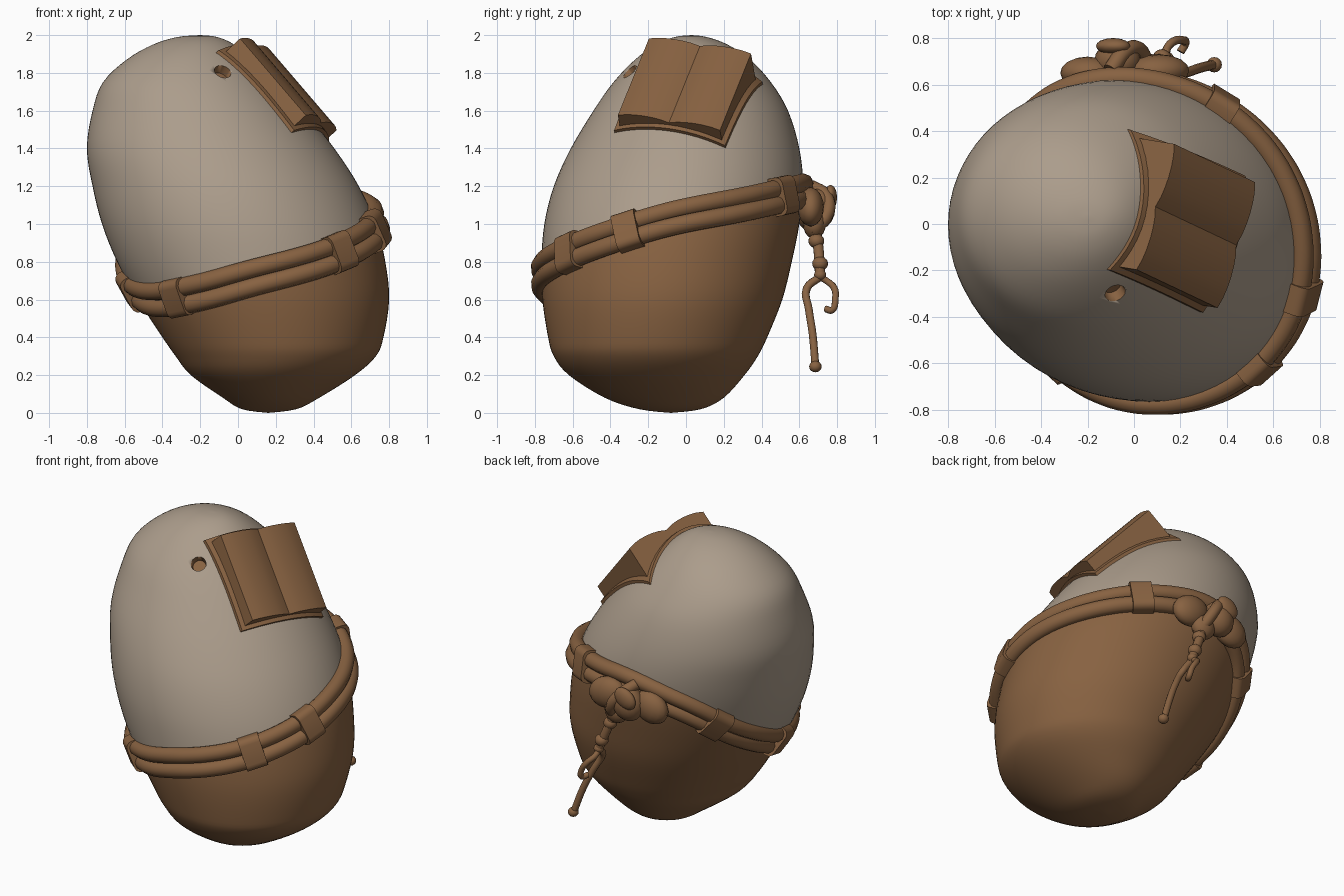
import bpy, bmesh, math
from mathutils import Vector, Matrix

if "Cube" in bpy.data.objects:
    bpy.data.objects.remove(bpy.data.objects["Cube"])


def material(name, rgb):
    m = bpy.data.materials.new(name)
    m.diffuse_color = (*rgb, 1)
    m.use_nodes = True
    m.node_tree.nodes["Principled BSDF"].inputs["Base Color"].default_value = m.diffuse_color
    return m


STONE = material("warm grey", (0.41, 0.335, 0.26))
BROWN = material("leather brown", (0.245, 0.122, 0.053))


def select(ob):
    bpy.ops.object.select_all(action='DESELECT')
    ob.select_set(True)
    bpy.context.view_layer.objects.active = ob


def add_object(name, bm, mats=(BROWN,), angle=40):
    bmesh.ops.recalc_face_normals(bm, faces=bm.faces)
    me = bpy.data.meshes.new(name)
    bm.to_mesh(me)
    bm.free()
    ob = bpy.data.objects.new(name, me)
    bpy.context.collection.objects.link(ob)
    for m in mats:
        me.materials.append(m)
    select(ob)
    bpy.ops.object.shade_smooth_by_angle(angle=math.radians(angle))
    return ob


def tube(name, pts, r, cyclic=False):
    cu = bpy.data.curves.new(name, 'CURVE')
    cu.dimensions = '3D'
    cu.bevel_depth, cu.bevel_resolution, cu.use_fill_caps = r, 3, True
    cu.resolution_u = 4
    sp = cu.splines.new('BEZIER')
    sp.bezier_points.add(len(pts) - 1)
    for bp, p in zip(sp.bezier_points, pts):
        bp.co = p
        bp.handle_left_type = bp.handle_right_type = 'AUTO'
    sp.use_cyclic_u = cyclic
    ob = bpy.data.objects.new(name, cu)
    bpy.context.collection.objects.link(ob)
    cu.materials.append(BROWN)
    select(ob)
    bpy.ops.object.convert(target='MESH')
    bpy.ops.object.shade_smooth_by_angle(angle=math.radians(50))
    return ob


# Leaning egg: z, left x, right x, front y, back y
SLICES = [(0, .16, .16, -.08, -.08), (.02, .02, .31, -.25, .08), (.08, -.08, .43, -.43, .20),
          (.2, -.25, .62, -.62, .31), (.3, -.33, .73, -.70, .38), (.4, -.40, .77, -.73, .43),
          (.6, -.53, .80, -.76, .51), (.8, -.64, .78, -.765, .56), (1.0, -.72, .73, -.75, .60),
          (1.2, -.77, .64, -.70, .62), (1.4, -.80, .51, -.61, .60), (1.6, -.77, .35, -.49, .54),
          (1.75, -.715, .21, -.385, .45), (1.87, -.59, .08, -.27, .34),
          (1.95, -.45, -.02, -.16, .22), (1.99, -.32, -.11, -.06, .11), (2.0, -.2, -.2, .03, .03)]


def spline(a, b, c, d, t):
    return b + .5 * t * (c - a + t * (2 * a - 5 * b + 4 * c - d + t * (3 * (b - c) + d - a)))


rows = []
last = len(SLICES) - 1
for i in range(last):
    q = [SLICES[max(0, min(last, i + k))] for k in (-1, 0, 1, 2)]
    for s in range(4):
        rows.append([spline(*v, s / 4) for v in zip(*q)])
rows.append(SLICES[-1])


def ring_point(row, a):
    z, xl, xr, yf, yb = row
    return Vector(((xl + xr) / 2 + (xr - xl) / 2 * math.cos(a),
                   (yf + yb) / 2 + (yb - yf) / 2 * math.sin(a), z))


def surface(a, z):
    for r0, r1 in zip(rows, rows[1:]):
        if r0[0] <= z <= r1[0]:
            t = (z - r0[0]) / max(r1[0] - r0[0], 1e-6)
            return ring_point([p + (q - p) * t for p, q in zip(r0, r1)], a)


# Belt height every 30 degrees, starting at +x
BELT_Z = [1.03, 1.10, 1.155, 1.165, 1.05, .83, .66, .60, .635, .72, .81, .92]


def belt_z(a):
    f = (math.degrees(a) / 30) % 12
    i = int(f)
    return spline(*[BELT_Z[(i + k) % 12] for k in (-1, 0, 1, 2)], f - i)


# Body, grey above the belt and brown below it
N = 72
bm = bmesh.new()
rings = [[bm.verts.new(ring_point(r, 2 * math.pi * j / N)) for j in range(N)] for r in rows]
for k in range(len(rings) - 1):
    for j in range(N):
        f = bm.faces.new((rings[k][j], rings[k][(j + 1) % N],
                          rings[k + 1][(j + 1) % N], rings[k + 1][j]))
        zc = (rows[k][0] + rows[k + 1][0]) / 2
        f.material_index = 1 if zc < belt_z(2 * math.pi * (j + .5) / N) else 0
bmesh.ops.remove_doubles(bm, verts=bm.verts, dist=1e-5)
body = add_object("egg_body", bm, (STONE, BROWN))

# Small brown hole near the top front
bm = bmesh.new()
rot = Vector((.3, -.65, .7)).to_track_quat('Z', 'Y').to_matrix().to_4x4()
bmesh.ops.create_cone(bm, cap_ends=True, segments=20, radius1=.04, radius2=.056, depth=.14,
                      matrix=Matrix.Translation((-.075, -.31, 1.82)) @ rot)
for f in bm.faces:
    f.material_index = 1
cutter = add_object("hole_cutter", bm, (STONE, BROWN))
cutter.hide_render = True
mod = body.modifiers.new("hole", 'BOOLEAN')
mod.operation, mod.solver, mod.object = 'DIFFERENCE', 'EXACT', cutter
select(body)
bpy.ops.object.modifier_apply(modifier=mod.name)
bpy.data.objects.remove(cutter)


# Belt: two parallel strands that follow the body
def belt_point(a, dz):
    p = surface(a, belt_z(a) + dz)
    out = Vector((math.cos(a), math.sin(a), 0))
    return p + out * (.006 + .012 * math.cos(a))


for name, dz in (("upper_belt_strand", .045), ("lower_belt_strand", -.045)):
    tube(name, [belt_point(math.radians(d), dz) for d in range(0, 360, 10)], .05, True)

# Bands clamped round the belt
for d in (55, 135, 183, 228, 311, 341):
    a = math.radians(d)
    t = (belt_point(a + .06, 0) - belt_point(a - .06, 0)).normalized()
    up = belt_point(a, .06) - belt_point(a, -.06)
    n = t.cross(up).normalized()
    up = n.cross(t)
    m = Matrix((t, n, up)).transposed().to_4x4()
    m.translation = belt_point(a, 0)
    bm = bmesh.new()
    bmesh.ops.create_cube(bm, size=1, matrix=m @ Matrix.Diagonal((.13, .118, .205, 1)))
    long_edges = [e for e in bm.edges
                  if abs((e.verts[0].co - e.verts[1].co).normalized().dot(t)) > .9]
    bmesh.ops.bevel(bm, geom=long_edges, offset=.04, segments=4, affect='EDGES', profile=.5)
    add_object("belt_band", bm)

# Block on the upper right side: u up the slope, v towards the back, n outward
u = Vector((-.36, .17, .42)).normalized()
v = Vector((.16, .53, -.08))
v = (v - u * v.dot(u)).normalized()
n = v.cross(u).normalized()
n = n if n.x > 0 else -n
centre = Vector((.265, -.01, 1.725)) + n * .025 + u * .01


def patch(name, hu, hv, top):
    """Pad whose sides run down into the body; top(s, body_h) gives its height."""
    count = 12
    bm = bmesh.new()
    upper, lower = {}, {}
    for i in range(count + 1):
        for j in range(count + 1):
            p = centre + u * hu * (2 * i / count - 1) + v * hv * (2 * j / count - 1)
            hit, loc, _, _ = body.ray_cast(p + n, -n)
            h = (loc - p).dot(n) if hit else -.2
            upper[i, j] = bm.verts.new(p + n * top(2 * j / count - 1, h))
            lower[i, j] = bm.verts.new(p + n * (min(h, -.05) - .02))
    for layer in (upper, lower):
        for i in range(count):
            for j in range(count):
                bm.faces.new((layer[i, j], layer[i + 1, j], layer[i + 1, j + 1], layer[i, j + 1]))
    for k in range(count):
        for a, b in (((k, 0), (k + 1, 0)), ((k, count), (k + 1, count)),
                     ((0, k), (0, k + 1)), ((count, k), (count, k + 1))):
            bm.faces.new((upper[a], upper[b], lower[b], lower[a]))
    add_object(name, bm, angle=35)


patch("padded_block", .28, .285, lambda s, h: .025 * abs(math.sin(math.pi * s)) ** .7 - .015)
patch("block_base", .305, .31, lambda s, h: h + .02)


# Knot at the back of the belt
def blob(name, loc, size, tilt=0):
    bm = bmesh.new()
    m = Matrix.Translation(loc) @ Matrix.Rotation(tilt, 4, 'Y') @ Matrix.Diagonal((*size, 1))
    bmesh.ops.create_uvsphere(bm, u_segments=16, v_segments=10, radius=1, matrix=m)
    add_object(name, bm, angle=60)


for loc, size, tilt in (((-.20, .65, 1.07), (.12, .07, .10), -.4),
                        ((-.07, .70, 1.08), (.10, .09, .11), .3),
                        ((.11, .66, 1.09), (.13, .07, .10), .3),
                        ((-.09, .765, 1.14), (.08, .035, .06), -.6),
                        ((.03, .68, 1.00), (.08, .06, .08), 0)):
    blob("knot_lobe", loc, size, tilt)
tube("knot_wrap", [(-.10, .66, 1.20), (-.04, .74, 1.15), (.02, .75, 1.06), (.06, .66, .95)], .035)

# Hanging cord with beads, a hook and a long tail
tube("cord_stem", [(.03, .68, 1.0), (.08, .70, .88), (.14, .71, .73)], .028)
for p, r in (((.07, .69, .91), .042), ((.12, .71, .79), .042), ((.14, .71, .73), .032)):
    blob("cord_bead", p, (r, r, r * .9))
tube("cord_hook", [(.14, .71, .72), (.14, .75, .695), (.17, .785, .66), (.21, .79, .60),
                   (.22, .775, .545), (.20, .74, .55)], .018)
tube("cord_tail", [(.14, .71, .72), (.16, .64, .66), (.22, .65, .55), (.28, .67, .42),
                   (.34, .685, .25)], .021)
blob("tail_end", (.345, .685, .245), (.033, .033, .03))
